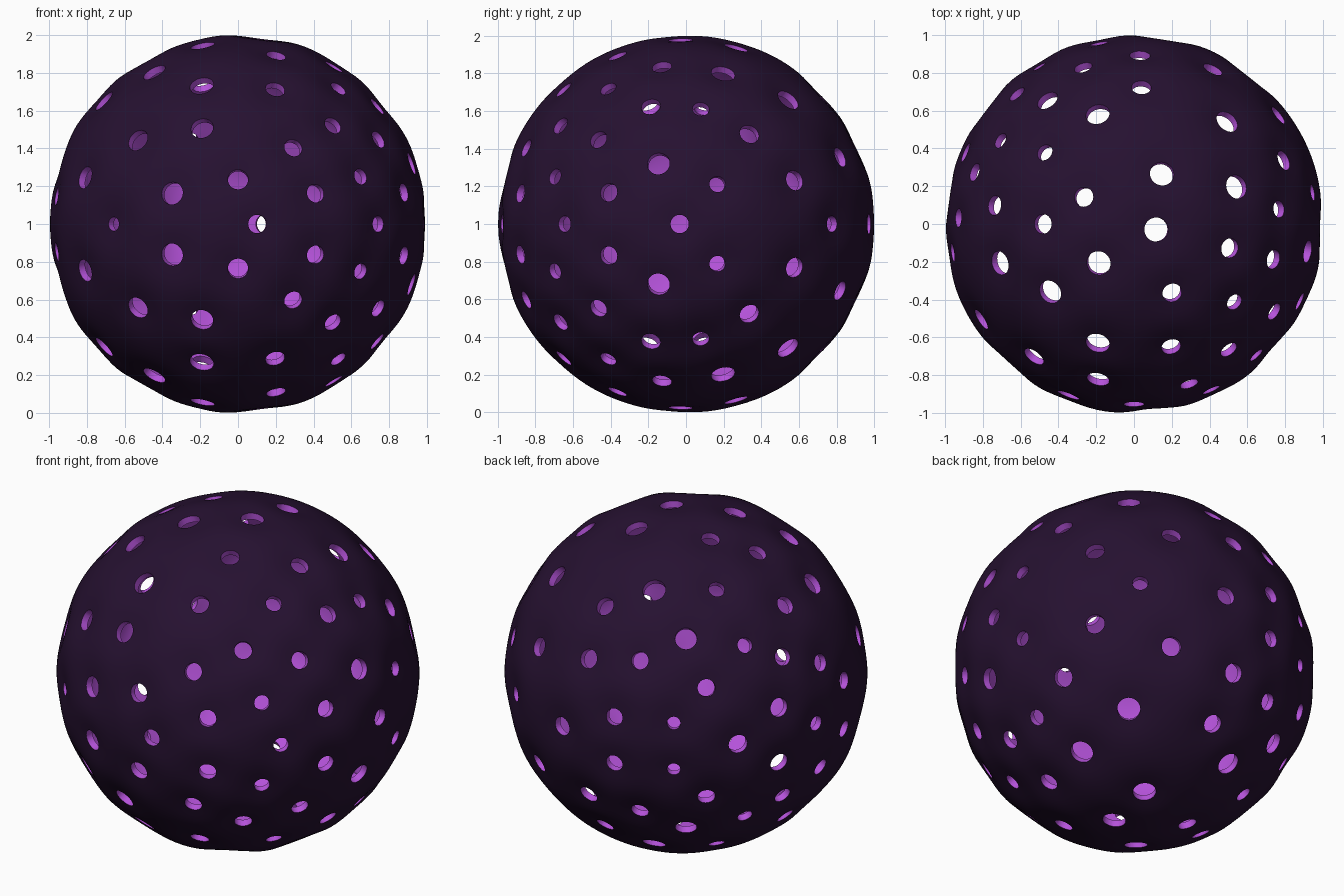
import bpy
import bmesh
import math
from mathutils import Vector

default = bpy.data.objects.get("Cube")
if default:
    bpy.data.objects.remove(default, do_unlink=True)

CENTRE = Vector((0, 0, 1))
RADIUS = 1.005
WALL = 0.04
DIMPLE_DEPTH = 0.024
DIMPLE_WIDTH = 0.13

# Holes near the poles, as (x, y) on a unit ball, grouped by hole radius
CAP_HOLES = {
    .064: [(.15, .27), (-.19, -.21), (-.45, -.365), (.5, .55), (-.195, -.64),
           (-.72, -.21), (.12, -.03), (-.195, .59), (.55, .2)],
    .052: [(-.27, .145), (-.49, 0), (.205, -.37), (.04, .735), (.515, -.13),
           (.2, -.66), (-.75, .1), (.75, -.19)],
    .045: [(-.48, .385), (.54, -.42), (.78, .08)],
}

# Holes around the belt, as (azimuth in degrees, height), grouped by radius
BELT_HOLES = {
    .06: [(249, .165), (212, .25), (351, .325), (125, .585), (257, .515),
          (233, .45)],
    .054: [(270, .24), (37, .235), (63, .36), (81, 0), (142, 0), (157, .17),
           (88, .42), (23, .485)],
    .049: [(276, 0), (295, .165), (335, .17), (358, 0), (101, .143),
           (178, .324), (189, .15), (132, .337), (162, .43), (108, .465),
           (289, .41), (307, .53), (328, .455)],
    .043: [(313, .255), (319, 0), (10, .215), (52, 0), (172, 0), (148, .53)],
    .037: [(228, 0), (121, .143)],
}


def make_material(name, colour):
    material = bpy.data.materials.new(name)
    material.use_nodes = True
    material.diffuse_color = colour
    shader = material.node_tree.nodes["Principled BSDF"]
    shader.inputs["Base Color"].default_value = colour
    shader.inputs["Roughness"].default_value = 0.6
    return material


def make_object(name, bm, materials):
    mesh = bpy.data.meshes.new(name)
    bm.to_mesh(mesh)
    bm.free()
    obj = bpy.data.objects.new(name, mesh)
    bpy.context.collection.objects.link(obj)
    for material in materials:
        mesh.materials.append(material)
    return obj


def hole_directions():
    """Return (unit direction, radius) for every hole, mirrored top to bottom."""
    upper = []
    for radius, spots in CAP_HOLES.items():
        for x, y in spots:
            upper.append((Vector((x, y, math.sqrt(1 - x * x - y * y))), radius))
    for radius, spots in BELT_HOLES.items():
        for azimuth, z in spots:
            angle = math.radians(azimuth)
            ring = math.sqrt(1 - z * z)
            direction = Vector((ring * math.cos(angle), ring * math.sin(angle), z))
            upper.append((direction, radius))
    lower = [(Vector((d.x, d.y, -d.z)), r) for d, r in upper if d.z > 0]
    return upper + lower


dark_purple = make_material("dark purple outside", (0.019, 0.0055, 0.030, 1))
bright_purple = make_material("bright purple inside", (0.46, 0.085, 0.70, 1))
holes = hole_directions()

# Ball: a sphere that sinks softly around each hole
bm = bmesh.new()
bmesh.ops.create_icosphere(bm, subdivisions=6, radius=1)
for vert in bm.verts:
    direction = vert.co.normalized()
    sink = 0
    for hole, radius in holes:
        distance = (direction - hole).length
        if distance < 3 * DIMPLE_WIDTH:
            sink += math.exp(-(distance / DIMPLE_WIDTH) ** 2)
    vert.co = CENTRE + direction * (RADIUS - DIMPLE_DEPTH * min(sink, 1.1))
ball = make_object("perforated_ball", bm, [dark_purple, bright_purple])

# Hole cutters: one short cylinder through the wall at each hole
bm = bmesh.new()
for direction, radius in holes:
    turn = direction.to_track_quat("Z", "Y").to_matrix().to_4x4()
    turn.translation = CENTRE + direction
    bmesh.ops.create_cone(bm, cap_ends=True, segments=28, radius1=radius,
                          radius2=radius, depth=0.3, matrix=turn)
cutter = make_object("hole_cutters", bm, [bright_purple])
cutter.hide_render = True

# Hollow the ball, then cut the holes
shell = ball.modifiers.new("wall", "SOLIDIFY")
shell.thickness = WALL
shell.offset = -1
shell.material_offset = 1
cut = ball.modifiers.new("holes", "BOOLEAN")
cut.operation = "DIFFERENCE"
cut.solver = "EXACT"
cut.material_mode = "TRANSFER"
cut.object = cutter

bpy.ops.object.select_all(action="DESELECT")
bpy.context.view_layer.objects.active = ball
ball.select_set(True)
bpy.ops.object.modifier_apply(modifier=shell.name)
bpy.ops.object.modifier_apply(modifier=cut.name)
bpy.data.objects.remove(cutter, do_unlink=True)
bpy.ops.object.shade_smooth_by_angle(angle=math.radians(35))
